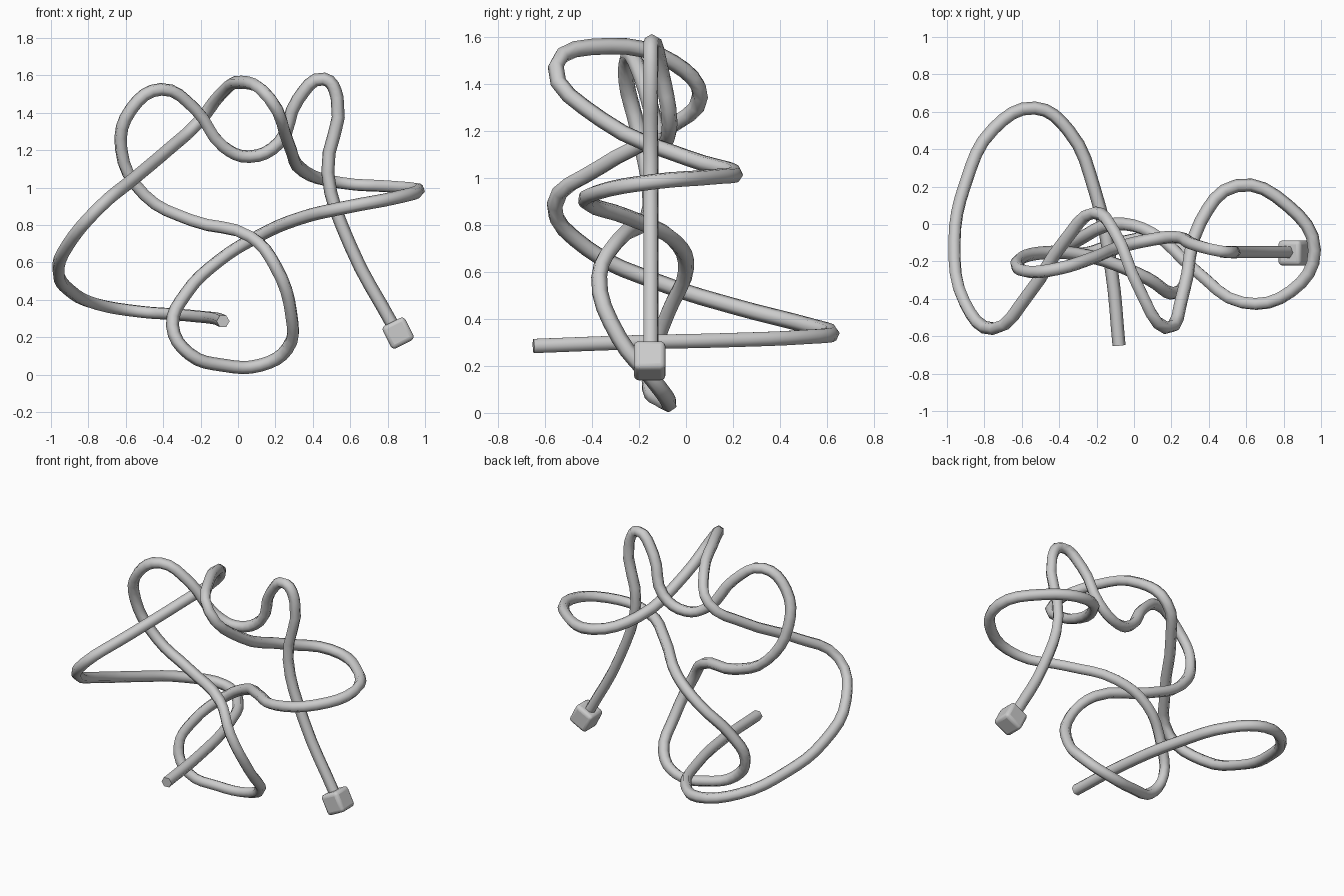
import bpy
import math

# Centre line of the cord, from the open end to the end block
path = [
    (-.08, -.65, .285), (-.12, -.25, .30), (-.21, .18, .31), (-.35, .50, .323),
    (-.53, .62, .337), (-.75, .51, .375), (-.90, .22, .45), (-.96, -.1, .55),
    (-.905, -.42, .70), (-.75, -.56, .885), (-.56, -.37, 1.045), (-.37, -.09, 1.205),
    (-.21, .06, 1.35), (-.10, -.05, 1.49), (.02, -.33, 1.563), (.17, -.555, 1.475),
    (.265, -.36, 1.25), (.355, .01, 1.085), (.55, .205, 1.025), (.82, .10, 1.005),
    (.965, -.14, .985), (.84, -.36, .945), (.58, -.42, .895), (.33, -.25, .835),
    (.10, -.05, .735), (-.10, .0, .61), (-.28, -.075, .43), (-.35, -.135, .26),
    (-.26, -.155, .11), (-.08, -.10, .05), (.12, -.075, .05), (.265, -.14, .14),
    (.285, -.285, .32), (.20, -.37, .58), (.07, -.29, .735), (-.25, -.17, .825),
    (-.50, -.155, .96), (-.625, -.205, 1.21), (-.57, -.255, 1.42), (-.41, -.24, 1.525),
    (-.23, -.185, 1.42), (-.08, -.125, 1.22), (.06, -.09, 1.165), (.22, -.07, 1.24),
    (.32, -.11, 1.47), (.46, -.145, 1.58), (.53, -.15, 1.48), (.48, -.15, 1.08),
    (.60, -.15, .69), (.83, -.15, .26),
]
curve = bpy.data.curves.new("cord", "CURVE")
curve.dimensions = "3D"
curve.resolution_u = 4
curve.bevel_depth = 0.035
curve.bevel_resolution = 1
curve.use_fill_caps = True
spline = curve.splines.new("BEZIER")
spline.bezier_points.add(len(path) - 1)
for point, co in zip(spline.bezier_points, path):
    point.co = co
    point.handle_left_type = point.handle_right_type = "AUTO"
cord = bpy.data.objects.new("cord", curve)
bpy.context.collection.objects.link(cord)
bpy.context.view_layer.objects.active = cord
cord.select_set(True)
bpy.ops.object.convert(target="MESH")
bpy.ops.object.shade_smooth_by_angle(angle=math.radians(65))

# Rounded block on the end of the cord, tilted along it
bpy.ops.mesh.primitive_cube_add(size=0.135, location=(.856, -.155, .222),
                                rotation=(0, math.radians(-27), 0))
block = bpy.context.object
block.name = "end_block"
bevel = block.modifiers.new("rounded_edges", "BEVEL")
bevel.width = 0.022
bevel.segments = 3
bpy.ops.object.shade_smooth_by_angle(angle=math.radians(40))
